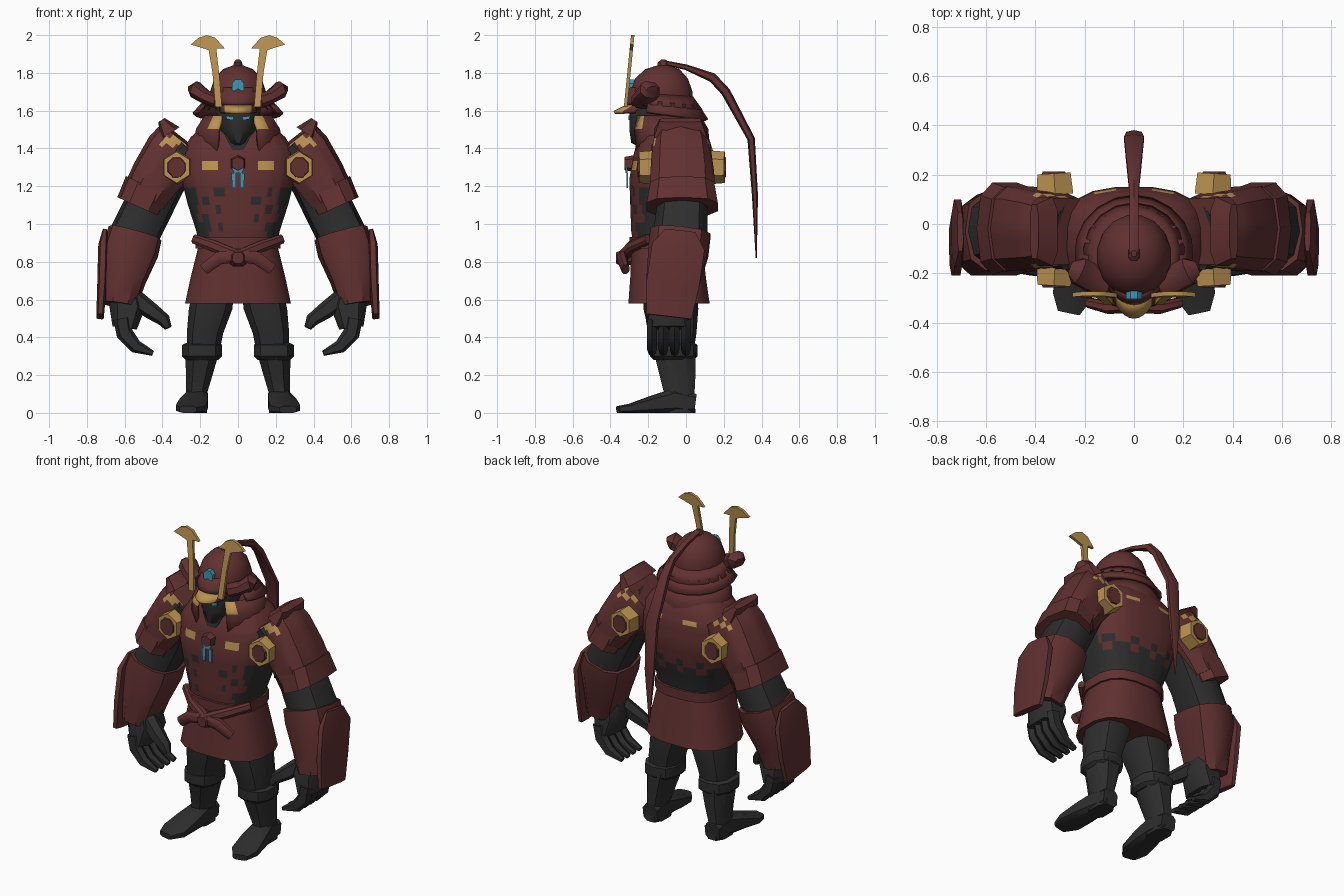
import bpy, bmesh, math
from mathutils import Vector

if "Cube" in bpy.data.objects:
    bpy.data.objects.remove(bpy.data.objects["Cube"], do_unlink=True)


def material(name, rgb):
    m = bpy.data.materials.new(name)
    m.use_nodes = True
    m.diffuse_color = (*rgb, 1)
    m.node_tree.nodes["Principled BSDF"].inputs["Base Color"].default_value = (*rgb, 1)
    return m


RED = material("dark red", (0.12, 0.03, 0.03))
BLACK = material("charcoal", (0.027, 0.027, 0.027))
GOLD = material("gold", (0.5, 0.29, 0.08))
BLUE = material("light blue", (0.045, 0.32, 0.45))
X, Y, Z = Vector((1, 0, 0)), Vector((0, 1, 0)), Vector((0, 0, 1))


def finish(name, bm, mats, rule=None, angle=38):
    """Turn a bmesh into an object; rule picks a material slot per face."""
    bmesh.ops.recalc_face_normals(bm, faces=bm.faces)
    for v in bm.verts:
        v.co.z = max(v.co.z, 0)
    if rule:
        for f in bm.faces:
            f.material_index = rule(f.calc_center_median())
    me = bpy.data.meshes.new(name)
    bm.to_mesh(me)
    bm.free()
    ob = bpy.data.objects.new(name, me)
    bpy.context.collection.objects.link(ob)
    for m in mats:
        me.materials.append(m)
    bpy.ops.object.select_all(action='DESELECT')
    ob.select_set(True)
    bpy.context.view_layer.objects.active = ob
    bpy.ops.object.shade_smooth_by_angle(angle=math.radians(angle))
    return ob


def tube(name, path, mats, side=X, n=8, p=0.8, flat=False, cuts=0, rule=None):
    """Loft sections (x, y, z, half size along side, half size across)."""
    bm = bmesh.new()
    pts = [Vector(q[:3]) for q in path]
    rings = []
    top = math.cos(math.pi / n) ** p if n % 4 == 0 else 1
    for i, q in enumerate(path):
        t = Z if flat else (pts[min(i + 1, len(pts) - 1)] - pts[max(i - 1, 0)]).normalized()
        s = (side - t * side.dot(t)).normalized()
        d = t.cross(s)
        ring = []
        for k in range(n):
            a = math.tau * (k + 0.5) / n
            c, e = math.cos(a), math.sin(a)
            c = math.copysign(abs(c) ** p, c) / top
            e = math.copysign(abs(e) ** p, e) / top
            ring.append(bm.verts.new(pts[i] + s * c * q[3] + d * e * q[4]))
        rings.append(ring)
    for a, b in zip(rings, rings[1:]):
        for k in range(n):
            bm.faces.new((a[k], a[(k + 1) % n], b[(k + 1) % n], b[k]))
    bm.faces.new(rings[0])
    bm.faces.new(rings[-1])
    if cuts:
        quads = [f for f in bm.faces if len(f.verts) == 4]
        edges = {e for f in quads for e in f.edges}
        bmesh.ops.subdivide_edges(bm, edges=list(edges), cuts=cuts, use_grid_fill=True)
    return finish(name, bm, mats, rule)


def arc_shell(name, rings, mats, start, end, n=12, thick=0.018, rule=None):
    """Open curved guard from rings (z, rx, ry, centre y, drop at the back)."""
    bm = bmesh.new()
    rows = []
    for z, rx, ry, cy, drop in rings:
        row = []
        for k in range(n + 1):
            a = math.radians(start + (end - start) * k / n)
            row.append(bm.verts.new((rx * math.cos(a), cy + ry * math.sin(a), z - drop * math.sin(a))))
        rows.append(row)
    for a, b in zip(rows, rows[1:]):
        for k in range(n):
            bm.faces.new((a[k], a[k + 1], b[k + 1], b[k]))
    ob = finish(name, bm, mats, rule)
    mod = ob.modifiers.new("thickness", 'SOLIDIFY')
    mod.thickness, mod.offset = thick, 0
    return ob


def plate(name, outline, y, thick, mat, lean=0.0):
    """Flat outline in x and z with thickness in y; lean tilts it backward."""
    bm = bmesh.new()
    f = bm.faces.new([bm.verts.new((x, y - thick / 2, z)) for x, z in outline])
    out = bmesh.ops.extrude_face_region(bm, geom=[f])
    bmesh.ops.translate(bm, verts=[v for v in out["geom"] if isinstance(v, bmesh.types.BMVert)], vec=(0, thick, 0))
    z0 = min(z for _, z in outline)
    for v in bm.verts:
        v.co.y += lean * (v.co.z - z0)
    return finish(name, bm, [mat])


# Torso: red armour over a dark underlayer, with gold chest marks
def torso_rule(c):
    x, wave = abs(c.x), math.sin(c.x * 47) * math.sin(c.z * 60)
    if c.y < -0.2 and 1.27 < c.z < 1.33 and 0.1 < x < 0.2:
        return 2
    if c.y > 0.05 and 1.36 < c.z < 1.4 and 0.06 < x < 0.17:
        return 2
    if c.y > 0.0:
        return int(c.z < 1.1 + 0.06 * wave)
    if c.z < 1.18 and x > 0.21 or c.z < 1.0 and x > 0.15:
        return 1
    return int(c.z < 1.2 and x > 0.06 and wave > 0.5)


tube("torso", [(0, -.1, .84, .2, .17), (0, -.1, .96, .22, .19), (0, -.085, 1.1, .265, .21),
               (0, -.075, 1.24, .3, .225), (0, -.065, 1.38, .3, .21), (0, -.06, 1.46, .25, .18),
               (0, -.07, 1.54, .16, .13)], [RED, BLACK, GOLD], n=20, p=.75, flat=True, cuts=2, rule=torso_rule)
plate("neck_opening", [(-.07, 1.47), (0, 1.33), (.07, 1.47)], -.275, .008, BLACK, .15)
arc_shell("collar", [(1.36, .23, .2, -.08, 0), (1.5, .215, .2, -.09, 0), (1.57, .17, .17, -.1, 0)],
          [RED, GOLD], -62, 242, n=16, rule=lambda c: int(c.z > 1.5 and c.y < -.2))

# Skirt, belt and knot
tube("skirt", [(0, -.1, .92, .2, .18), (0, -.1, .86, .215, .19), (0, -.095, .72, .25, .2),
               (0, -.09, .58, .28, .215)], [RED], n=16, p=.75, flat=True)
tube("belt", [(0, -.1, .87, .225, .2), (0, -.1, .93, .225, .2)], [RED], n=16, p=.75, flat=True)
tube("belt_knot", [(0, -.29, .82, .04, .035), (0, -.33, .82, .055, .045), (0, -.37, .82, .03, .03)], [RED])

# Chest pendant and its tassels
tube("pendant_frame", [(0, -.27, 1.32, .045, .045), (0, -.325, 1.32, .035, .035)], [RED], n=6)
plate("pendant_gem", [(-.035, 1.3), (.035, 1.3), (.02, 1.27), (-.02, 1.27)], -.315, .008, BLUE)
for x in (-.022, .022):
    plate("pendant_tassel", [(x - .012, 1.27), (x + .012, 1.27), (x + .01, 1.19), (x - .01, 1.19)], -.312, .008, BLUE)

# Head, mask and helmet
tube("masked_head", [(0, -.13, 1.4, .05, .1), (0, -.19, 1.43, .05, .1), (0, -.18, 1.5, .095, .12),
                     (0, -.17, 1.6, .12, .13), (0, -.16, 1.66, .12, .12)], [BLACK], n=12, p=1, flat=True)
tube("helmet_bowl", [(0, -.13, 1.62, .14, .16), (0, -.13, 1.7, .148, .165), (0, -.13, 1.77, .125, .14),
                     (0, -.125, 1.82, .08, .09), (0, -.12, 1.84, .025, .03)], [RED], n=16, p=1, flat=True)
tube("helmet_knob", [(0, -.12, 1.82, .025, .03), (0, -.12, 1.855, .022, .03), (0, -.12, 1.87, .01, .012)],
     [RED], flat=True)
arc_shell("neck_guard_upper", [(1.68, .145, .16, -.13, .01), (1.62, .2, .2, -.12, .02)], [RED], -35, 215)
arc_shell("neck_guard_lower", [(1.64, .18, .185, -.12, .02), (1.58, .235, .225, -.115, .03)], [RED], -25, 205)
arc_shell("helmet_brow", [(1.72, .11, .15, -.145, 0), (1.65, .14, .17, -.14, 0), (1.63, .12, .18, -.14, 0)],
          [RED], 205, 335)
arc_shell("visor", [(1.63, .11, .17, -.13, 0), (1.59, .11, .25, -.13, 0)], [RED, GOLD], 215, 325,
          rule=lambda c: int(abs(c.x) < .07))
tube("brow_gem", [(0, -.27, 1.73, .032, .036), (0, -.305, 1.73, .032, .036)], [BLUE], n=8, p=1)
tube("plume", [(0, -.12, 1.855, .022, .012), (0, 0, 1.83, .02, .015), (0, .14, 1.775, .022, .025),
               (0, .21, 1.7, .03, .025), (0, .345, 1.45, .045, .02), (0, .365, 1.15, .035, .016),
               (0, .372, .82, .003, .003)], [RED], n=6)


def sode_rule(c):
    return int(1.42 < c.z < 1.5 and abs(c.x) < .4 and .07 < abs(c.y + .02) and abs(math.sin(c.z * 60)) > .5)


# Everything that comes in pairs
for s, tag in ((1, "left_"), (-1, "right_")):
    def limb(name, path, mat, **kw):
        mats = mat if isinstance(mat, list) else [mat]
        return tube(tag + name, [(s * q[0], *q[1:]) for q in path], mats, **kw)

    def flat_part(name, outline, y, thick, mat, lean=0):
        return plate(tag + name, [(s * x, z) for x, z in outline], y, thick, mat, lean)

    # Helmet crest, side wings and eyes
    flat_part("horn", [(.085, 1.62), (.12, 1.62), (.135, 1.8), (.155, 1.92), (.2, 1.935), (.25, 1.95), (.21, 1.985),
                       (.165, 2.0), (.12, 1.985), (.07, 1.93), (.115, 1.93), (.1, 1.8)], -.32, .018, GOLD, .1)
    limb("helmet_wing", [(.11, -.24, 1.65, .05, .04), (.17, -.22, 1.67, .055, .035),
                         (.225, -.19, 1.71, .055, .045), (.25, -.18, 1.7, .03, .03)], RED, side=Y)
    flat_part("eye", [(.025, 1.565), (.065, 1.575), (.06, 1.555), (.03, 1.55)], -.3, .008, BLUE)

    # Belt bow and tails
    limb("belt_front", [(.23, -.2, .92, .02, .025), (.12, -.29, .88, .025, .03), (0, -.33, .83, .03, .03)],
         RED, side=Y)
    limb("belt_tail", [(0, -.33, .83, .03, .03), (.1, -.34, .82, .025, .035), (.18, -.32, .76, .02, .03)],
         RED, side=Y)

    # Legs and boots
    limb("thigh", [(.12, -.08, .72, .11, .14), (.145, -.08, .55, .12, .145), (.175, -.07, .42, .1, .125),
                   (.185, -.07, .32, .09, .11)], BLACK, flat=True, n=10)
    limb("boot_cuff", [(.19, -.065, .28, .09, .105), (.19, -.065, .3, .11, .125), (.19, -.065, .36, .11, .125),
                       (.185, -.065, .37, .095, .11)], BLACK, flat=True, n=10)
    limb("boot_shaft", [(.19, -.06, .32, .09, .11), (.205, -.045, .2, .07, .095), (.22, -.035, .1, .055, .08),
                        (.22, -.04, 0, .055, .09)], BLACK, flat=True)
    limb("boot_foot", [(.22, .05, .05, .05, .05), (.22, -.06, .065, .06, .065), (.235, -.18, .045, .075, .045),
                       (.25, -.29, .025, .08, .025), (.265, -.36, .018, .045, .018)], BLACK, p=.55)

    # Arm and layered shoulder guard
    limb("upper_arm", [(.25, -.05, 1.4, .14, .1), (.4, -.03, 1.24, .15, .13), (.48, -.02, 1.08, .14, .13),
                       (.56, -.03, .92, .15, .13)], BLACK, side=Y, n=10)
    limb("shoulder_guard", [(.285, -.03, 1.44, .14, .15), (.34, -.025, 1.37, .16, .16),
                            (.43, -.02, 1.24, .175, .145), (.49, -.02, 1.14, .18, .13)],
         [RED, GOLD], side=Y, n=10, p=.7, cuts=2, rule=sode_rule)
    limb("shoulder_peak", [(.36, -.03, 1.48, .14, .06), (.405, -.03, 1.55, .11, .02)], RED, side=Y, p=.6)
    limb("shoulder_guard_hem", [(.475, -.02, 1.2, .175, .13), (.525, -.02, 1.09, .195, .125)],
         RED, side=Y, n=10, p=.7)

    # Gold badges on both faces of the shoulder
    for face, y0, y1 in (("front", -.16, -.25), ("back", .12, .205)):
        e = .01 if y1 > 0 else -.01
        limb(face + "_badge", [(.32, y0, 1.3, .085, .09), (.325, y1, 1.3, .078, .083)], GOLD, n=6, p=1)
        limb(face + "_badge_centre", [(.325, y1 - e, 1.3, .052, .056), (.325, y1 + e * .8, 1.3, .045, .05)],
             RED, n=8, p=1)

    # Gauntlet with its outer plate
    limb("gauntlet", [(.545, -.03, .95, .165, .145), (.57, -.04, .86, .165, .15), (.605, -.07, .7, .145, .115),
                      (.625, -.085, .57, .13, .09)], RED, side=Y, n=10, p=.7)
    limb("gauntlet_plate", [(.705, -.03, .965, .08, .012), (.715, -.04, .88, .14, .025),
                            (.72, -.07, .68, .14, .025), (.73, -.09, .51, .12, .02)], RED, side=Y, p=.6)

    # Hand: palm, four curled fingers and thumb
    limb("palm", [(.6, -.085, .66, .085, .08), (.585, -.09, .56, .105, .095), (.6, -.09, .45, .11, .065)],
         BLACK, side=Y, p=.65)
    for k in range(4):
        y = -.18 + k * .06
        limb("finger", [(.615, y, .5, .03, .045), (.6, y, .42, .03, .045), (.54, y, .35, .029, .035),
                        (.45, y, .315, .018, .014)], BLACK, side=Y, n=6)
    limb("thumb", [(.54, -.13, .6, .05, .05), (.46, -.16, .54, .045, .045), (.39, -.18, .49, .035, .035),
                   (.37, -.185, .45, .022, .02)], BLACK, side=Y, n=6)
